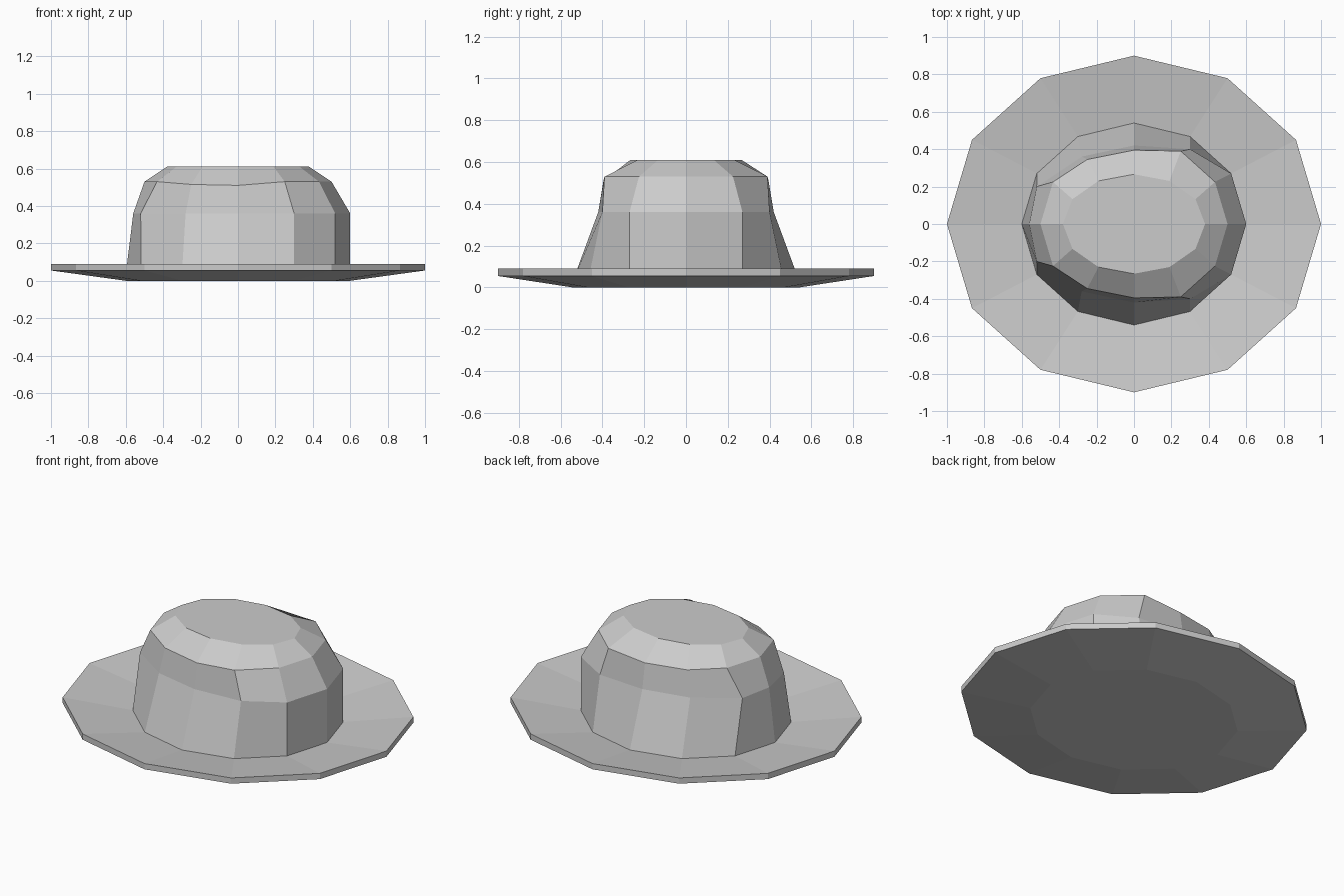
import bpy, bmesh
from math import cos, sin, pi

if "Cube" in bpy.data.objects:
    bpy.data.objects.remove(bpy.data.objects["Cube"])

SIDES = 12


def oval(rx, ry, z, pinch=None):
    """Twelve-sided ring; pinch maps vertex index to a replacement (x, y, z), mirrored in y."""
    pts = [(rx * cos(2 * pi * i / SIDES), ry * sin(2 * pi * i / SIDES), z) for i in range(SIDES)]
    for i, (x, y, pz) in (pinch or {}).items():
        pts[i] = (x, y, pz)
        pts[-i % SIDES] = (x, -y, pz)
    return pts


def loft(name, rings, cap_first=False, cap_last=False):
    bm = bmesh.new()
    loops = [[bm.verts.new(p) for p in r] for r in rings]
    for a, b in zip(loops, loops[1:]):
        for i in range(SIDES):
            j = (i + 1) % SIDES
            bm.faces.new((a[i], a[j], b[j], b[i]))
    if cap_first:
        bm.faces.new(loops[0][::-1])
    if cap_last:
        bm.faces.new(loops[-1])
    mesh = bpy.data.meshes.new(name)
    bm.to_mesh(mesh)
    bm.free()
    obj = bpy.data.objects.new(name, mesh)
    bpy.context.collection.objects.link(obj)
    return obj


# Brim: closed underside, sloped out to a thin rim, sloped back in to the crown
loft("brim", [oval(0.6, 0.54, 0), oval(1, 0.9, 0.055),
              oval(1, 0.9, 0.09), oval(0.6, 0.54, 0.035)], cap_first=True)

# Crown: sides pinched inward, flat narrow top
side_pinch = {2: (0.3, 0.40, 0.36), 3: (0, 0.42, 0.36), 4: (-0.28, 0.36, 0.36),
              5: (-0.52, 0.20, 0.36), 6: (-0.56, 0, 0.36)}
shoulder_pinch = {3: (0, 0.395, 0.51), 4: (-0.25, 0.345, 0.515)}
loft("crown", [oval(0.6, 0.54, 0.035), oval(0.6, 0.54, 0.36, side_pinch),
               oval(0.5, 0.45, 0.53, shoulder_pinch), oval(0.38, 0.266, 0.61)], cap_last=True)
